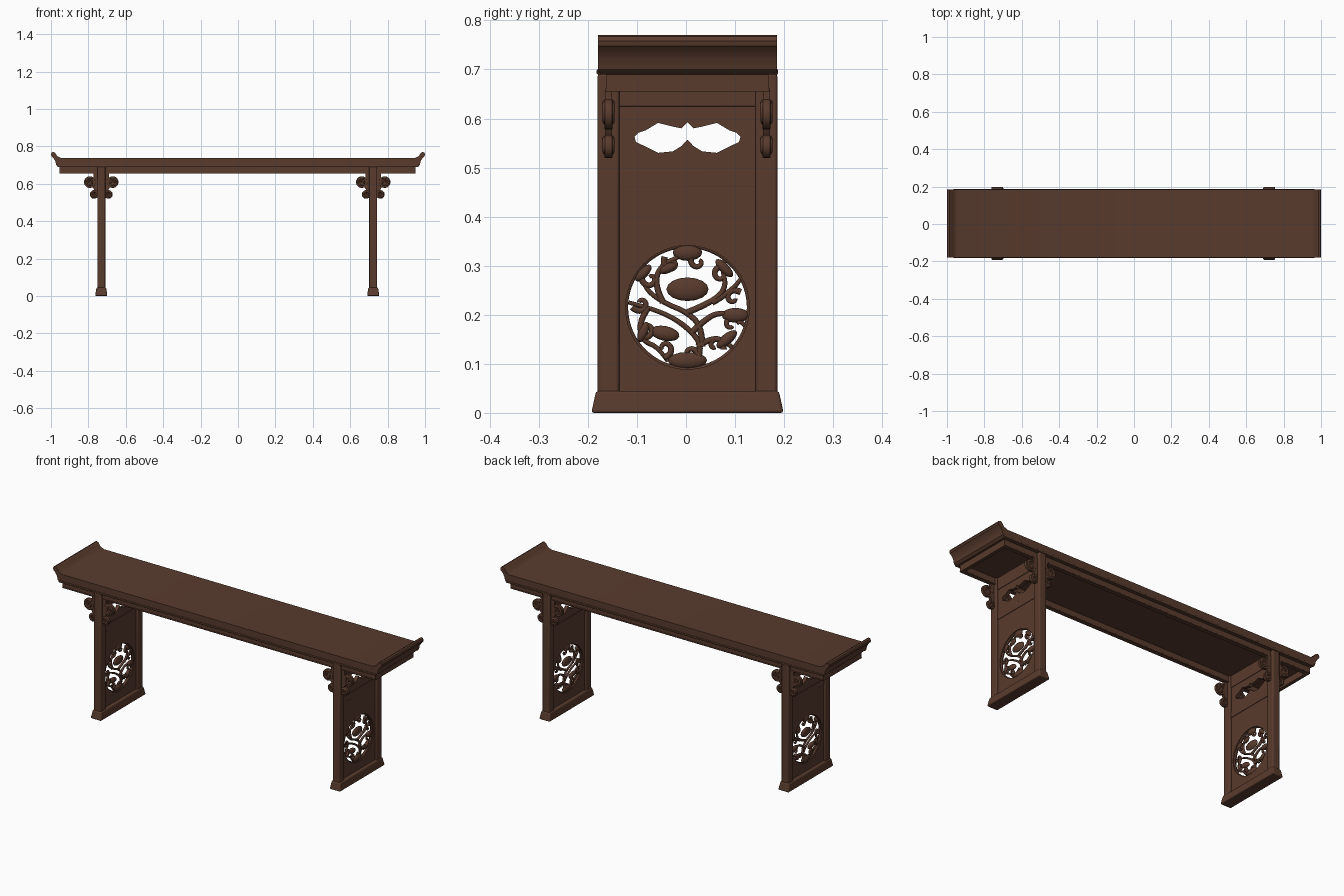
import bpy, bmesh, math
from mathutils import Matrix, Vector

cube = bpy.data.objects.get("Cube")
if cube:
    bpy.data.objects.remove(cube, do_unlink=True)

CY = 0.003                       # depth centre of the whole table
wood = bpy.data.materials.new("dark_brown_wood")
wood.use_nodes = True
colour = (0.098, 0.043, 0.026, 1)
wood.diffuse_color = colour
bsdf = wood.node_tree.nodes["Principled BSDF"]
bsdf.inputs["Base Color"].default_value = colour
bsdf.inputs["Roughness"].default_value = 0.7

YZ = Matrix(((0, 0, 1), (1, 0, 0), (0, 1, 0))).to_4x4()    # drawing plane facing x
XZ = Matrix(((1, 0, 0), (0, 0, -1), (0, 1, 0))).to_4x4()   # drawing plane facing y


def finish(ob, angle=35):
    bpy.ops.object.select_all(action="DESELECT")
    ob.select_set(True)
    bpy.context.view_layer.objects.active = ob
    if ob.type == "CURVE":
        bpy.ops.object.convert(target="MESH")
        ob = bpy.context.object
    ob.data.materials.clear()
    ob.data.materials.append(wood)
    bpy.ops.object.shade_smooth_by_angle(angle=math.radians(angle))
    return ob


def from_bmesh(name, bm):
    mesh = bpy.data.meshes.new(name)
    bm.to_mesh(mesh)
    bm.free()
    ob = bpy.data.objects.new(name, mesh)
    bpy.context.collection.objects.link(ob)
    return ob


def box(name, lo, hi, bevel=0.0, top_scale=None):
    """Box between two corners, with optional tapered top and bevel."""
    bm = bmesh.new()
    bmesh.ops.create_cube(bm, size=1)
    lo, hi = Vector(lo), Vector(hi)
    for v in bm.verts:
        if top_scale and v.co.z > 0:
            v.co.x *= top_scale[0]
            v.co.y *= top_scale[1]
        v.co = (lo + hi) / 2 + v.co * (hi - lo)
    ob = from_bmesh(name, bm)
    if bevel:
        mod = ob.modifiers.new("bevel", "BEVEL")
        mod.width, mod.segments = bevel, 3
    return finish(ob)


def plate(name, loops, centre, thick, plane, bevel=0.0):
    """Flat board from outlines; inner outlines become holes."""
    cu = bpy.data.curves.new(name, "CURVE")
    cu.dimensions, cu.fill_mode = "2D", "BOTH"
    cu.extrude, cu.bevel_depth = thick / 2 - bevel, bevel
    cu.offset = -bevel
    for loop in loops:
        sp = cu.splines.new("POLY")
        sp.points.add(len(loop) - 1)
        for p, (u, v) in zip(sp.points, loop):
            p.co = (u, v, 0, 1)
        sp.use_cyclic_u = True
    ob = bpy.data.objects.new(name, cu)
    bpy.context.collection.objects.link(ob)
    ob.matrix_world = Matrix.Translation(centre) @ plane
    return finish(ob)


def strands(name, paths, centre, plane, depth, closed=False):
    """Rounded carved strands that thin toward their tips."""
    cu = bpy.data.curves.new(name, "CURVE")
    cu.dimensions, cu.bevel_depth, cu.bevel_resolution = "3D", depth, 2
    cu.resolution_u = 5
    for path in paths:
        sp = cu.splines.new("NURBS")
        sp.points.add(len(path) - 1)
        for i, (p, (u, v)) in enumerate(zip(sp.points, path)):
            p.co = (u, v, 0, 1)
            p.radius = 1 if closed else 1.15 - 0.45 * i / (len(path) - 1)
        sp.use_cyclic_u = closed
        sp.use_endpoint_u = not closed
        sp.order_u = 3
    cu.use_fill_caps = True
    ob = bpy.data.objects.new(name, cu)
    bpy.context.collection.objects.link(ob)
    ob.matrix_world = Matrix.Translation(centre) @ plane
    return finish(ob, 60)


def circle(u, v, r, n=48):
    return [(u + r * math.cos(math.tau * i / n), v + r * math.sin(math.tau * i / n)) for i in range(n)]


def spiral(u, v, r, start, turns, side=1, n=14):
    out = []
    for i in range(n):
        t = i / (n - 1)
        a, q = start + turns * math.tau * t, r * (1 - 0.8 * t)
        out.append((u + side * q * math.cos(a), v + q * math.sin(a)))
    return out


def mirrored(half):
    return half + [(-u, v) for u, v in reversed(half)]


# Table top with upturned ends
edge = [(0.96, 0.69), (0.972, 0.7), (0.976, 0.72), (0.986, 0.737), (0.998, 0.748),
        (1, 0.758), (0.996, 0.767), (0.987, 0.77), (0.978, 0.765), (0.966, 0.747), (0.945, 0.737)]
plate("table_top", [mirrored(edge)], (0, CY, 0), 0.364, XZ)

# Apron frame under the top, with a bead along its lower edge
for s in (-1, 1):
    y, x = CY + s * 0.156, s * 0.943 - 0.003
    box("long_apron", (-0.955, y - 0.009, 0.657), (0.949, y + 0.009, 0.695))
    box("long_apron_bead", (-0.955, y - 0.012, 0.655), (0.949, y + 0.012, 0.661), 0.002)
    box("end_apron", (x - 0.009, CY - 0.165, 0.655), (x + 0.009, CY + 0.165, 0.695))
    box("top_edge_bead", (-0.965, CY + s * 0.181 - 0.004, 0.69), (0.965, CY + s * 0.181 + 0.004, 0.7), 0.002)

# Shapes shared by both ends
cloud = mirrored([(0, 0.592), (0.012, 0.58), (0.032, 0.584), (0.06, 0.591), (0.085, 0.576),
                  (0.1, 0.571), (0.108, 0.563), (0.105, 0.552), (0.09, 0.545), (0.06, 0.53),
                  (0.03, 0.533), (0.012, 0.544), (0, 0.557)])
RZ, R = 0.215, 0.126             # medallion height and radius
board = [(-0.145, 0.04), (0.145, 0.04), (0.145, 0.69), (-0.145, 0.69)]

# Vine strokes, in hundredths around the medallion centre
vines = [
    [(2, -11), (3, -8), (1, -5), (-3, -2), (-8, 0), (-12, 1)],
    [(3, -8), (3, -4), (0, -1), (-5, 1), (-9, 4), (-10, 8)],
    [(1, -5), (4, -2), (7, -1), (10, -2), (12, -4)],
    [(0, -1), (5, 1), (8, 4), (7, 8), (8, 11)],
    [(-5, 1), (-7, 5), (-5, 9), (-2, 10), (0, 12)],
    [(-8, 0), (-10, -3), (-9, -7), (-6, -8), (-4, -11)],
    [(2, -8), (5, -6), (8, -7), (10, -9)],
    [(5, 1), (9, 3), (11, 6)],
]
vines = [[(u / 100, v / 100) for u, v in path] for path in vines]
for k in range(11):              # curled tendrils springing from the rim
    a = math.tau * k / 11 + 0.2
    vines.append(spiral(0.096 * math.cos(a), 0.096 * math.sin(a), 0.019, a + 0.5, 0.85, n=9))

# Fruits and leaves: position, half length, half width, tilt
fruits = [(0, 3.7, 4.3, 2.4, 0), (0, 11.2, 3, 1.7, 0), (9.8, -1.6, 2.8, 1.5, 0),
          (-4.6, -5.3, 3, 1.5, -0.2), (0, -10.8, 4, 1.7, 0), (8, -6.5, 2.6, 1.1, 0.7),
          (-9, -5, 2.2, 1, 1.2), (-9, 7, 2.2, 1, 0.8), (7.5, 8, 2.4, 1, -0.8), (-4, 8, 2, 1, 0.4)]

for cx in (-0.731, 0.723):
    mid = (cx, CY, 0)
    # Foot, posts and rails
    box("foot", (cx - 0.033, CY - 0.196, 0), (cx + 0.033, CY + 0.196, 0.045), 0.006, (0.78, 0.95))
    for s in (-1, 1):
        y = CY + s * 0.161
        box("post", (cx - 0.0215, y - 0.022, 0.03), (cx + 0.0215, y + 0.022, 0.692), 0.006)
    for z0, z1 in ((0.46, 0.495), (0.625, 0.69)):
        box("cross_rail", (cx - 0.0125, CY - 0.142, z0), (cx + 0.0125, CY + 0.142, z1), 0.001)

    # Pierced side panel with its medallion
    plate("side_panel", [board, cloud, circle(0, RZ, R)], mid, 0.02, YZ)
    hub = (cx, CY, RZ)
    strands("medallion_rim", [circle(0, 0, R + 0.001, 32)], hub, YZ, 0.0055, True)
    strands("medallion_vines", vines, hub, YZ, 0.0058)
    bm = bmesh.new()
    for u, v, a, b, tilt in fruits:
        place = (Matrix.Translation((0, u / 100, v / 100)) @ Matrix.Rotation(tilt, 4, "X")
                 @ Matrix.Diagonal((0.01, a / 100, b / 100, 1)))
        bmesh.ops.create_uvsphere(bm, u_segments=14, v_segments=8, radius=1, matrix=place)
    fruit = from_bmesh("medallion_fruits", bm)
    fruit.location = hub
    finish(fruit, 60)

    # Cloud scroll brackets on both faces of each post
    for sy in (-1, 1):
        at = (cx, CY + sy * 0.161, 0)
        for sx in (-1, 1):
            neck = [(0.015, 0.66), (0.042, 0.66), (0.042, 0.635), (0.06, 0.61), (0.045, 0.58),
                    (0.036, 0.565), (0.04, 0.54), (0.015, 0.53)]
            plate("bracket_web", [[(sx * u, z) for u, z in neck]], at, 0.014, XZ)
            lobes = ((0.061, 0.609, 0.031), (0.038, 0.543, 0.023))
            for u, z, r in lobes:
                plate("bracket_lobe", [circle(sx * u, z, r, 28)], at, 0.016, XZ, 0.002)
            curls = [spiral(sx * u, z, r - 0.004, 2.2, -1.4, sx) for u, z, r in lobes]
            for face in (-1, 1):
                strands("bracket_scroll", curls, (cx, at[1] + face * 0.007, 0), XZ, 0.005)
